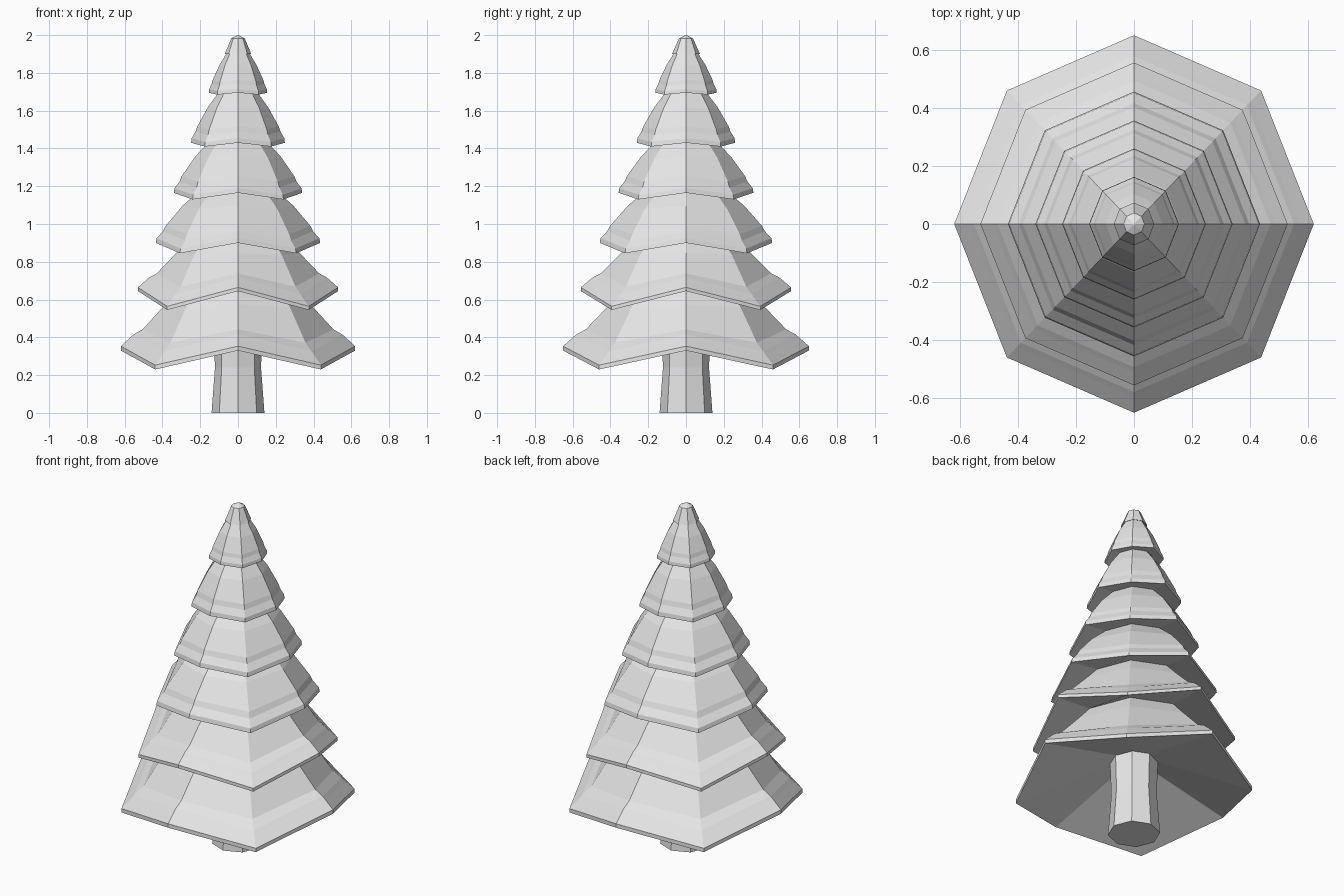
import bpy, bmesh
from math import cos, sin, pi

if "Cube" in bpy.data.objects:
    bpy.data.objects.remove(bpy.data.objects["Cube"])

SIDES = 8
DEPTH = 1.05  # slightly deeper than wide

grey = bpy.data.materials.new("plain grey")
grey.use_nodes = True
grey.diffuse_color = (0.8, 0.8, 0.8, 1)
grey.node_tree.nodes["Principled BSDF"].inputs["Base Color"].default_value = (0.8, 0.8, 0.8, 1)


def lathe(name, rings, depth=DEPTH, cap_start=False, cap_end=False):
    """Join octagonal rings of (radius, height, droop of the diagonal corners)."""
    bm = bmesh.new()
    loops = []
    for r, z, droop in rings:
        loops.append([bm.verts.new((r * cos(2 * pi * i / SIDES),
                                    r * depth * sin(2 * pi * i / SIDES),
                                    z - droop * (i % 2))) for i in range(SIDES)])
    for low, high in zip(loops, loops[1:]):
        for i in range(SIDES):
            j = (i + 1) % SIDES
            bm.faces.new((low[i], low[j], high[j], high[i]))
    if cap_start:
        bm.faces.new(loops[0][::-1])
    if cap_end:
        bm.faces.new(loops[-1])
    bm.normal_update()
    mesh = bpy.data.meshes.new(name)
    bm.to_mesh(mesh)
    bm.free()
    mesh.materials.append(grey)
    obj = bpy.data.objects.new(name, mesh)
    bpy.context.collection.objects.link(obj)
    return obj


# Trunk, flaring a little at both ends
lathe("trunk", [(0.14, 0, 0), (0.122, 0.24, 0), (0.13, 0.48, 0)], 1.0, True, True)

# Branch tiers: rim radius, rim height, corner droop, inner radius, inner height
tiers = [
    (0.62, 0.33, 0.10, 0.12, 0.44),
    (0.53, 0.645, 0.10, 0.31, 0.66),
    (0.435, 0.90, 0.055, 0.26, 0.92),
    (0.34, 1.165, 0.035, 0.20, 1.18),
    (0.248, 1.43, 0.02, 0.15, 1.44),
    (0.155, 1.695, 0.01, 0.10, 1.70),
    (0.07, 1.90, 0, 0.06, 1.905),
]

# Slope shapes: fraction inward, fraction upward, share of droop
wide_slope = [(0, 0.07, 1), (0.16, 0.21, 0.95), (0.22, 0.26, 0.9), (0.37, 0.34, 0.7),
              (0.75, 0.73, 0.1), (1, 1, 0)]
upper_slope = [(0.02, 0.09, 1), (0.16, 0.22, 0.9), (0.22, 0.32, 0.8),
               (0.6, 0.7, 0.3), (1, 1, 0)]

for n, (tier, above) in enumerate(zip(tiers, tiers[1:])):
    radius, height, droop, inner_r, inner_z = tier
    top_r, top_z = above[3:]
    slope = wide_slope if n < 2 else upper_slope
    rings = [(inner_r, inner_z, 0), (radius, height, droop)]
    rings += [(radius + (top_r - radius) * a, height + (top_z - height) * b, droop * c)
              for a, b, c in slope]
    lathe(f"branch_tier_{n + 1}", rings)

# Blunt pointed tip
lathe("tree_tip", [(0.06, 1.905, 0), (0.07, 1.90, 0), (0.036, 1.982, 0), (0.003, 2.0, 0)],
      cap_end=True)
